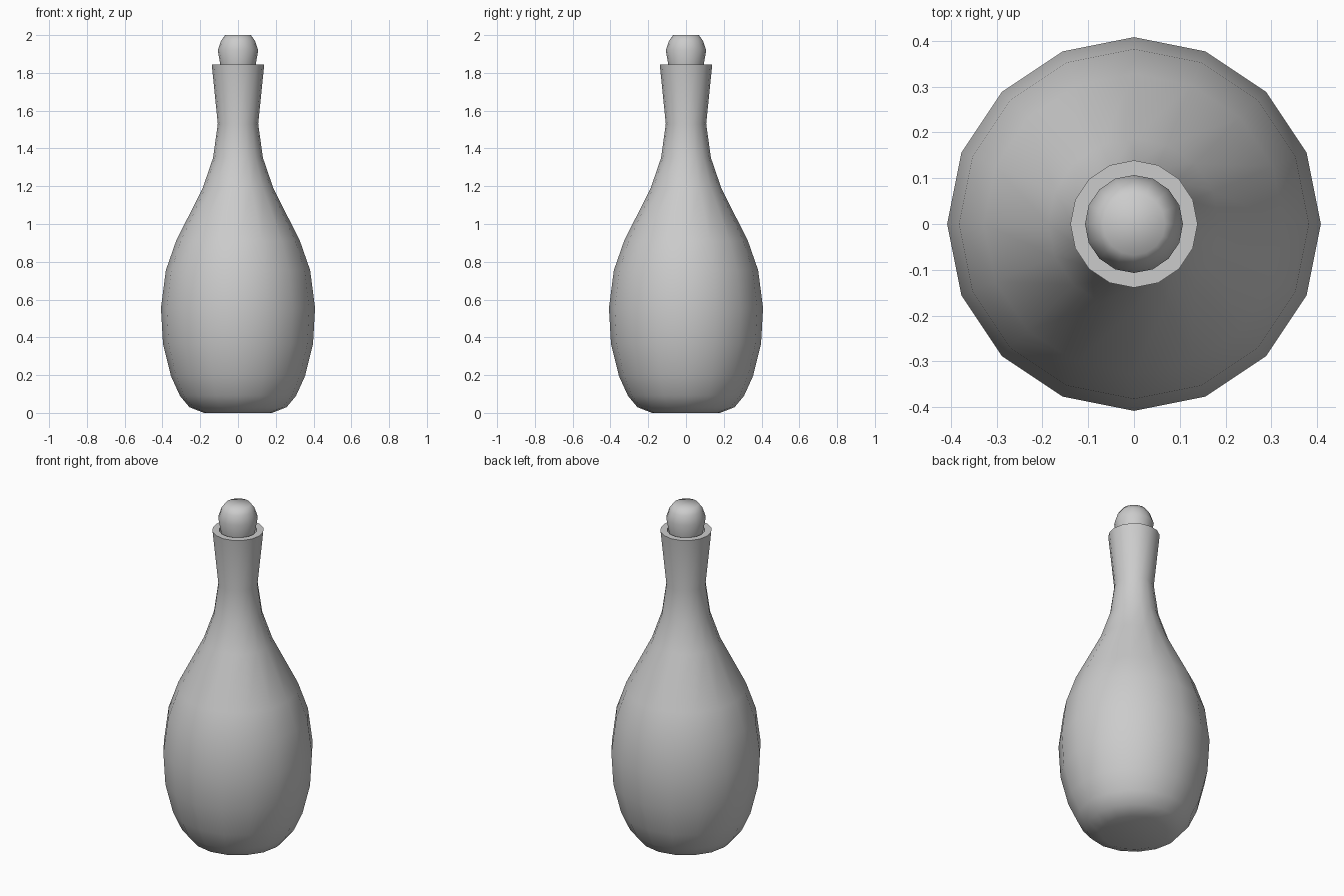
import bpy, bmesh
from math import cos, sin, pi, radians

if "Cube" in bpy.data.objects:
    bpy.data.objects.remove(bpy.data.objects["Cube"])

SIDES = 16


def lathe(name, profile):
    """Revolve (radius, z) points around z and cap both ends."""
    bm = bmesh.new()
    rings = [[bm.verts.new((r * cos(2 * pi * i / SIDES), r * sin(2 * pi * i / SIDES), z))
              for i in range(SIDES)] for r, z in profile]
    for a, b in zip(rings, rings[1:]):
        for i in range(SIDES):
            j = (i + 1) % SIDES
            bm.faces.new((a[i], a[j], b[j], b[i]))
    bm.faces.new(rings[0][::-1])
    bm.faces.new(rings[-1])
    mesh = bpy.data.meshes.new(name)
    bm.to_mesh(mesh)
    bm.free()
    obj = bpy.data.objects.new(name, mesh)
    bpy.context.collection.objects.link(obj)
    bpy.ops.object.select_all(action='DESELECT')
    obj.select_set(True)
    bpy.context.view_layer.objects.active = obj
    bpy.ops.object.shade_smooth_by_angle(angle=radians(60))
    return obj


# Bottle body with flared neck, flat rim and shallow mouth
lathe("bottle", [
    (0.18, 0.0), (0.257, 0.03), (0.307, 0.09), (0.355, 0.195), (0.397, 0.365),
    (0.408, 0.555), (0.382, 0.755), (0.328, 0.91), (0.187, 1.19),
    (0.132, 1.35), (0.107, 1.53), (0.139, 1.845), (0.102, 1.845), (0.092, 1.78)])

# Rounded stopper seated in the mouth
lathe("stopper", [
    (0.085, 1.78), (0.094, 1.845), (0.107, 1.92), (0.09, 1.97), (0.068, 2.0)])
